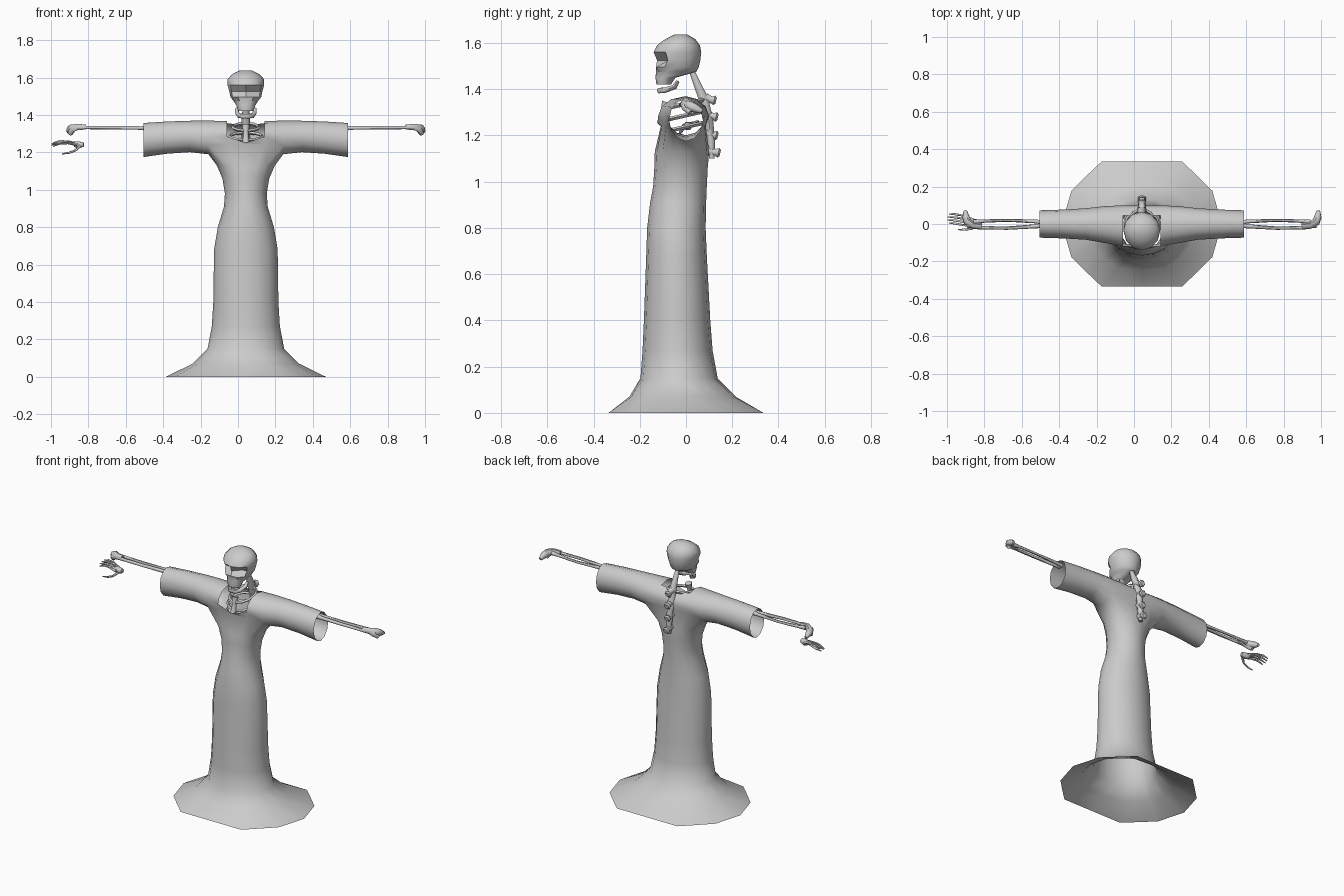
import bpy, bmesh
from math import cos, sin, pi, radians
from mathutils import Vector

if "Cube" in bpy.data.objects:
    bpy.data.objects.remove(bpy.data.objects["Cube"])

CX = 0.042  # body axis


def finish(name, bm, angle=50):
    bmesh.ops.recalc_face_normals(bm, faces=bm.faces)
    me = bpy.data.meshes.new(name)
    bm.to_mesh(me)
    bm.free()
    ob = bpy.data.objects.new(name, me)
    bpy.context.collection.objects.link(ob)
    smooth(ob, angle)
    return ob


def smooth(ob, angle):
    bpy.ops.object.select_all(action='DESELECT')
    ob.select_set(True)
    bpy.context.view_layer.objects.active = ob
    bpy.ops.object.shade_smooth_by_angle(angle=radians(angle))


def bone(name, strands, res=1, cyclic=False):
    """Tapered tubes; each strand is a list of (x, y, z, radius)."""
    cu = bpy.data.curves.new(name, 'CURVE')
    cu.dimensions = '3D'
    cu.bevel_depth = 1
    cu.bevel_resolution = res
    cu.use_fill_caps = True
    for pts in strands:
        sp = cu.splines.new('POLY')
        sp.points.add(len(pts) - 1)
        for p, (x, y, z, r) in zip(sp.points, pts):
            p.co = (x, y, z, 1)
            p.radius = r
        sp.use_cyclic_u = cyclic
    ob = bpy.data.objects.new(name, cu)
    bpy.context.collection.objects.link(ob)
    bpy.ops.object.select_all(action='DESELECT')
    ob.select_set(True)
    bpy.context.view_layer.objects.active = ob
    bpy.ops.object.convert(target='MESH')
    ob = bpy.context.object
    smooth(ob, 60)
    return ob


def bridge(bm, a, b):
    n = len(a)
    for i in range(n):
        bm.faces.new((a[i], a[(i + 1) % n], b[(i + 1) % n], b[i]))


# --- Robe: sleeve tube along x, joined to a flared body tube ---
bm = bmesh.new()
half = [(0, -.012, .112, 1.282, .083), (.1, -.01, .11, 1.284, .083), (.2, -.003, .098, 1.28, .09),
        (.3, .0, .084, 1.285, .084), (.42, 0, .077, 1.279, .086), (.547, 0, .073, 1.266, .091)]
sections = [(-s[0],) + s[1:] for s in half[:0:-1]] + half
cols = []
for dx, yc, ry, zc, rz in sections:
    cols.append([bm.verts.new((CX + dx, yc + ry * cos(i * pi / 6), zc + rz * sin(i * pi / 6)))
                 for i in range(12)])
M = 5  # middle section
for c in range(len(cols) - 1):
    for i in range(12):
        under = M - 2 <= c < M + 2 and 7 <= i <= 10     # opening to the body
        neck = M - 1 <= c < M + 1 and 2 <= i <= 5       # neck opening
        if not (under or neck):
            j = (i + 1) % 12
            bm.faces.new((cols[c][i], cols[c][j], cols[c + 1][j], cols[c + 1][i]))
cols[M][6].co.z -= .03
cols[M][2].co.z -= .01
L, R = cols[M - 2], cols[M + 2]
loop = ([R[9], R[10]] + [cols[M + k][11] for k in (2, 1, 0, -1, -2)] + [L[10], L[9], L[8]]
        + [cols[M + k][7] for k in (-2, -1, 0, 1, 2)] + [R[8]])
# z, half width, y front, y back
body = [(1.13, .155, -.135, .1), (1.06, .125, -.137, .094), (.98, .112, -.142, .09),
        (.91, .117, -.155, .087), (.8, .15, -.168, .085), (.68, .17, -.172, .09),
        (.4, .174, -.182, .105), (.27, .182, -.188, .115), (.15, .205, -.197, .137),
        (.07, .285, -.245, .215), (0, .428, -.335, .335)]
quad = [(1, 0), (.88, .53), (.69, .77), (.5, 1), (0, 1)]  # angular hem outline
for z, hx, y0, y1 in body:
    ring = []
    for i in range(16):
        u, v = cos(i * pi / 8), sin(i * pi / 8)
        if z < .1:
            k = i % 8
            q = quad[k if k <= 4 else 8 - k]
            t = 1 if z == 0 else .5
            u += t * ((q[0] if u >= -1e-6 else -q[0]) - u)
            v += t * ((q[1] if v >= -1e-6 else -q[1]) - v)
        ring.append(bm.verts.new((CX + hx * u, (y0 + y1) / 2 + (y1 - y0) / 2 * v, z)))
    bridge(bm, loop, ring)
    loop = ring
finish("robe", bm, 60)

# --- Skull: stacked rings with sunken eye sockets and nose ---
bm = bmesh.new()
skull = [(1.42, .04, -.128, -.065), (1.45, .05, -.132, -.045), (1.475, .066, -.13, .045),
         (1.495, .082, -.142, .055), (1.525, .088, -.125, .062), (1.56, .098, -.14, .066),
         (1.59, .098, -.125, .06), (1.617, .075, -.09, .04), (1.637, .035, -.05, .005)]
prev = None
for k, (z, hx, y0, y1) in enumerate(skull):
    ring = []
    for i in range(12):
        a = i * pi / 6
        y = (y0 + y1) / 2 + (y1 - y0) / 2 * sin(a)
        if k == 4 and i in (8, 10):
            y += .035
        if k == 3 and i == 9:
            y += .012
        ring.append(bm.verts.new((CX + hx * cos(a), y, z)))
    if prev:
        bridge(bm, prev, ring)
    else:
        bm.faces.new(ring)
    prev = ring
bm.faces.new(prev)
finish("skull", bm, 40)

# --- Lower jaw ---
side = [(.05, -.035, 1.435, .008), (.046, -.05, 1.41, .012), (.036, -.09, 1.396, .013),
        (.018, -.115, 1.394, .013)]
bone("jaw", [[(CX + s[0],) + s[1:] for s in side] +
             [(CX - s[0],) + s[1:] for s in side[::-1]]])

# --- Spine with projecting vertebrae ---
bone("spine", [[(CX, .02, 1.49, .012), (CX, .045, 1.43, .018), (CX, .075, 1.36, .024),
                (CX, .098, 1.27, .022), (CX, .108, 1.18, .02), (CX, .112, 1.1, .014)]])
for y, z in [(.13, 1.352), (.138, 1.28), (.138, 1.2), (.148, 1.125)]:
    bone("vertebra", [[(CX, .085, z + .012, .022), (CX, y - .02, z + .002, .017),
                       (CX, y - .008, z, .024), (CX, y, z - .002, .016)]])

# --- Rib cage top seen inside the collar ---
ribs = []
for z, w in [(1.335, .07), (1.285, .088), (1.235, .095)]:
    ribs.append([(CX + w * cos(a), -.01 + .088 * sin(a), z + .02 * sin(a), .009)
                 for a in [2 * pi * i / 14 for i in range(14)]])
bone("ribs", ribs, 0, True)
bone("breastbone", [[(CX, -.085, 1.345, .022), (CX, -.098, 1.3, .014), (CX, -.108, 1.25, .02)]])

# --- Forearms and wrists, mirrored about the body axis ---
arm = [[(.525, -.004, 1.328, .016), (.56, -.012, 1.33, .011), (.72, -.022, 1.333, .009),
        (.86, -.02, 1.333, .009), (.9, -.012, 1.333, .015)],
       [(.525, .006, 1.33, .015), (.56, .013, 1.33, .01), (.72, .02, 1.328, .008),
        (.86, .015, 1.332, .009), (.9, .01, 1.333, .013)]]
wrist = [[(.855, -.012, 1.335, .016), (.9, -.008, 1.336, .018), (.932, .012, 1.33, .022),
          (.942, .04, 1.318, .02), (.944, .07, 1.305, .01)],
         [(.89, -.01, 1.335, .014), (.925, -.005, 1.325, .018), (.94, .02, 1.3, .014)]]
for tag, s in (("left", 1), ("right", -1)):
    for part, strands in (("forearm", arm), ("wrist", wrist)):
        bone(f"{tag}_{part}", [[(CX + s * x, y, z, r) for x, y, z, r in st]
                               for st in strands])

# --- Detached finger bones below one wrist ---
hand = [[(-.825, .005, 1.243, .014), (-.85, .008, 1.24, .02), (-.875, .012, 1.243, .016)]]
for i in range(4):
    t = i / 3
    hand.append([(-.86, -.012 + .035 * t, 1.24 + .006 * t, .008),
                 (-.91, -.006 + .05 * t, 1.248 + .012 * t, .005),
                 (-.955, .002 + .05 * t, 1.246 + .014 * t, .006),
                 (-1.0 + .025 * abs(t - .5), .006 + .048 * t, 1.232 + .02 * t, .003)])
hand.append([(-.845, -.01, 1.235, .009), (-.87, -.026, 1.21, .006),
             (-.905, -.03, 1.197, .006), (-.94, -.03, 1.192, .003)])
bone("loose_hand", hand)
